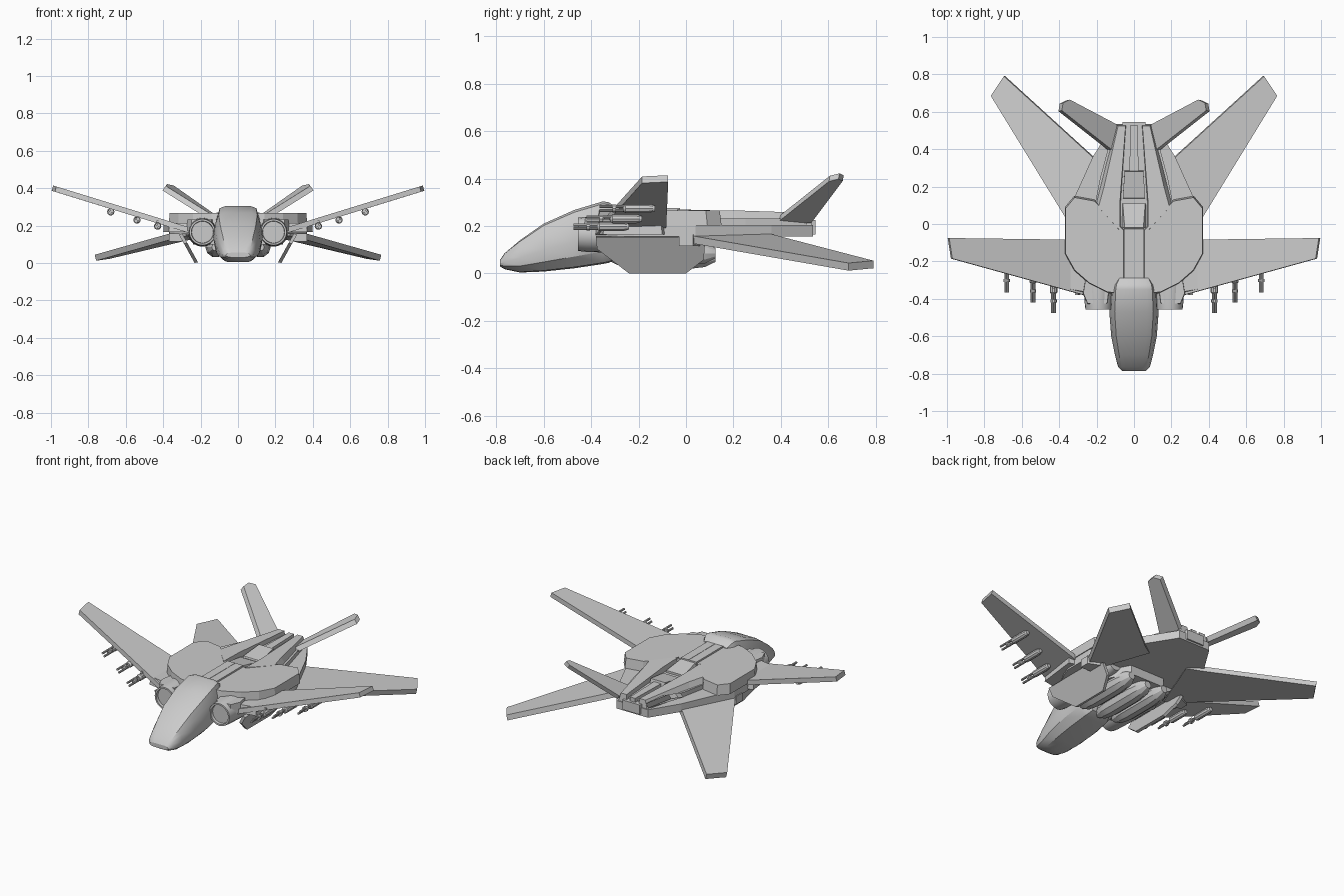
import bpy, bmesh, math
from mathutils import Vector

if "Cube" in bpy.data.objects:
    bpy.data.objects.remove(bpy.data.objects["Cube"])


def finish(name, bm, mirror=False, smooth=False):
    bmesh.ops.recalc_face_normals(bm, faces=bm.faces)
    me = bpy.data.meshes.new(name)
    bm.to_mesh(me)
    bm.free()
    ob = bpy.data.objects.new(name, me)
    bpy.context.collection.objects.link(ob)
    if smooth:
        bpy.ops.object.select_all(action='DESELECT')
        ob.select_set(True)
        bpy.context.view_layer.objects.active = ob
        bpy.ops.object.shade_smooth_by_angle(angle=math.radians(32))
    if mirror:
        ob.modifiers.new("Mirror", 'MIRROR').use_mirror_merge = False
    return ob


def loft(name, rings, mirror=False, smooth=False):
    """Skin a list of equal-length closed rings and cap both ends."""
    bm = bmesh.new()
    vs = [[bm.verts.new(p) for p in r] for r in rings]
    n = len(rings[0])
    for a, b in zip(vs, vs[1:]):
        for i in range(n):
            j = (i + 1) % n
            bm.faces.new((a[i], a[j], b[j], b[i]))
    bm.faces.new(vs[0])
    bm.faces.new(vs[-1])
    return finish(name, bm, mirror, smooth)


def plate(name, pts, z0, z1, inset=0.0, mirror=True):
    """Flat outline extruded in z, top optionally pulled to its centre."""
    c = sum((Vector(p) for p in pts), Vector((0, 0))) / len(pts)
    top = [Vector(p).lerp(c, inset) for p in pts]
    return loft(name, [[(x, y, z0) for x, y in pts], [(p.x, p.y, z1) for p in top]], mirror)


def slab(name, pts, off):
    """3D outline thickened by an offset vector, mirrored in x."""
    o = Vector(off)
    return loft(name, [[Vector(p) - o for p in pts], [Vector(p) + o for p in pts]], True)


def tube(name, x, z, stations, n=16, mirror=True, smooth=True):
    """Body of revolution along y; stations are (y, radius)."""
    rings = [[(x + r * math.cos(2 * math.pi * i / n), y, z + r * math.sin(2 * math.pi * i / n))
              for i in range(n)] for y, r in stations]
    return loft(name, rings, mirror, smooth)


# Drooped nose with flat-topped cockpit
half = [(0, 1), (.55, 1), (.78, .96), (.92, .75), (1, .45), (.92, .2), (.6, .02), (0, 0)]
sec = half + [(-x, z) for x, z in half[-2:0:-1]]
nose = [(-.785, .03, .055, .065), (-.765, .018, .085, .085), (-.70, .004, .14, .102),
        (-.60, .008, .21, .122), (-.47, .022, .268, .132), (-.35, .04, .304, .125),
        (-.325, .045, .300, .12), (-.29, .06, .275, .10)]
loft("nose_cockpit", [[(u * w, y, b + v * (t - b)) for u, v in sec] for y, b, t, w in nose], smooth=True)

# Hull: base plate, shoulder armour and rear deck
plate("hull_base", [(0, -.38), (.25, -.37), (.34, -.22), (.365, -.15), (.365, .04),
                    (.22, .36), (.11, .535), (0, .535)], .155, .205)
plate("shoulder_armour", [(.05, -.38), (.14, -.37), (.24, -.32), (.32, -.25), (.37, -.16),
                          (.37, .09), (.32, .15), (.21, .13), (.05, -.03)], .203, .266, .03)
plate("rear_deck", [(0, -.1), (.21, .1), (.18, .25), (.11, .51), (0, .51)], .2, .232)

# Dorsal spine: neck, twin rails, centre fairings and tail block
plate("neck", [(0, -.31), (.055, -.31), (.055, -.02), (0, -.02)], .2, .275, .04)
loft("spine_rail", [[(.07, -.05, .22), (.21, .1, .22), (.18, .22, .22), (.10, .53, .2),
                     (.04, .53, .2), (.07, .12, .22)],
                    [(.075, -.035, .27), (.19, .09, .266), (.16, .2, .266), (.085, .525, .255),
                     (.045, .525, .255), (.075, .12, .266)]], True)
loft("spine_fairing_front", [[(-.07, -.02, .22), (.07, -.02, .22), (.065, .11, .22), (-.065, .11, .22)],
                             [(-.05, -.02, .27), (.05, -.02, .27), (.06, .11, .245), (-.06, .11, .245)]])
loft("spine_fairing_rear", [[(-.06, .13, .22), (.06, .13, .22), (.05, .29, .22), (-.05, .29, .22)],
                            [(-.06, .14, .24), (.06, .14, .24), (.05, .28, .262), (-.05, .28, .262)]])
plate("tail_spar", [(0, .28), (.025, .28), (.018, .53), (0, .53)], .22, .25)
plate("tail_block", [(0, .5), (.07, .5), (.06, .545), (0, .545)], .165, .225)

# Engine intakes with recessed mouths
tube("intake", .19, .165, [(-.44, .058), (-.456, .06), (-.456, .07), (-.42, .074),
                           (-.3, .078), (-.05, .07), (.06, .04)], 20)
plate("intake_cover", [(.14, -.43), (.25, -.43), (.275, -.37), (.26, -.28), (.12, -.28)], .17, .232, .06)

# Belly: pods and slab under the hull
pod = [(-.32, .02), (-.27, .045), (-.2, .055), (.0, .055), (.08, .045), (.125, .022)]
tube("belly_pod_side", .12, .085, pod, 10)
tube("belly_pod_centre", 0, .07, pod, 10, mirror=False)
plate("belly_slab", [(0, -.36), (.2, -.36), (.24, -.1), (.12, .12), (0, .12)], .1, .16)

# Ventral fins leaning inward towards the ground
side = [(-.38, .155), (-.375, .105), (-.24, .002), (.0, .002), (.075, .06), (.08, .125), (-.02, .155)]
slab("ventral_fin", [(.222 + z * .55, y, z) for y, z in side], (.009, 0, -.002))

# Forward wings rising outward
slab("front_wing", [(.25, -.385, .172), (.975, -.185, .395), (.992, -.075, .40), (.25, -.085, .172)],
     (-.004, 0, .014))
plate("wing_root", [(.26, -.37), (.37, -.35), (.40, -.1), (.26, -.06)], .165, .215, .05)

# Rear wings sweeping back and drooping
slab("rear_wing", [(.28, -.07, .16), (.36, .03, .142), (.762, .685, .028), (.692, .79, .038),
                   (.22, .36, .15), (.14, .30, .165)], (.004, 0, .016))
plate("rear_wing_hinge", [(.30, -.03), (.37, -.03), (.37, .03), (.30, .06)], .115, .165)

# Canted tail fins
slab("tail_fin", [(.115, .385, .225), (.395, .605, .40), (.388, .645, .41), (.352, .663, .402),
                  (.10, .53, .225)], (-.009, .002, .012))

# Wing guns: housing, twin barrels and muzzle collar
for i, (x, y, z) in enumerate([(.43, -.475, .197), (.54, -.42, .230), (.68, -.365, .274)]):
    tube(f"gun_housing_{i}", x, z, [(y + .1, .012), (y + .11, .02), (y + .21, .02), (y + .235, .012)], 10)
    for k in (-1, 1):
        tube(f"gun_barrel_{i}_{k}", x + k * .006, z + k * .008, [(y, .0065), (y + .12, .0065)], 8)
    tube(f"gun_collar_{i}", x, z, [(y + .055, .017), (y + .07, .017)], 10)
    plate(f"gun_pylon_{i}", [(x - .006, y + .13), (x + .006, y + .13), (x + .006, y + .21),
                             (x - .006, y + .21)], z, .172 + (x - .25) * .307)
